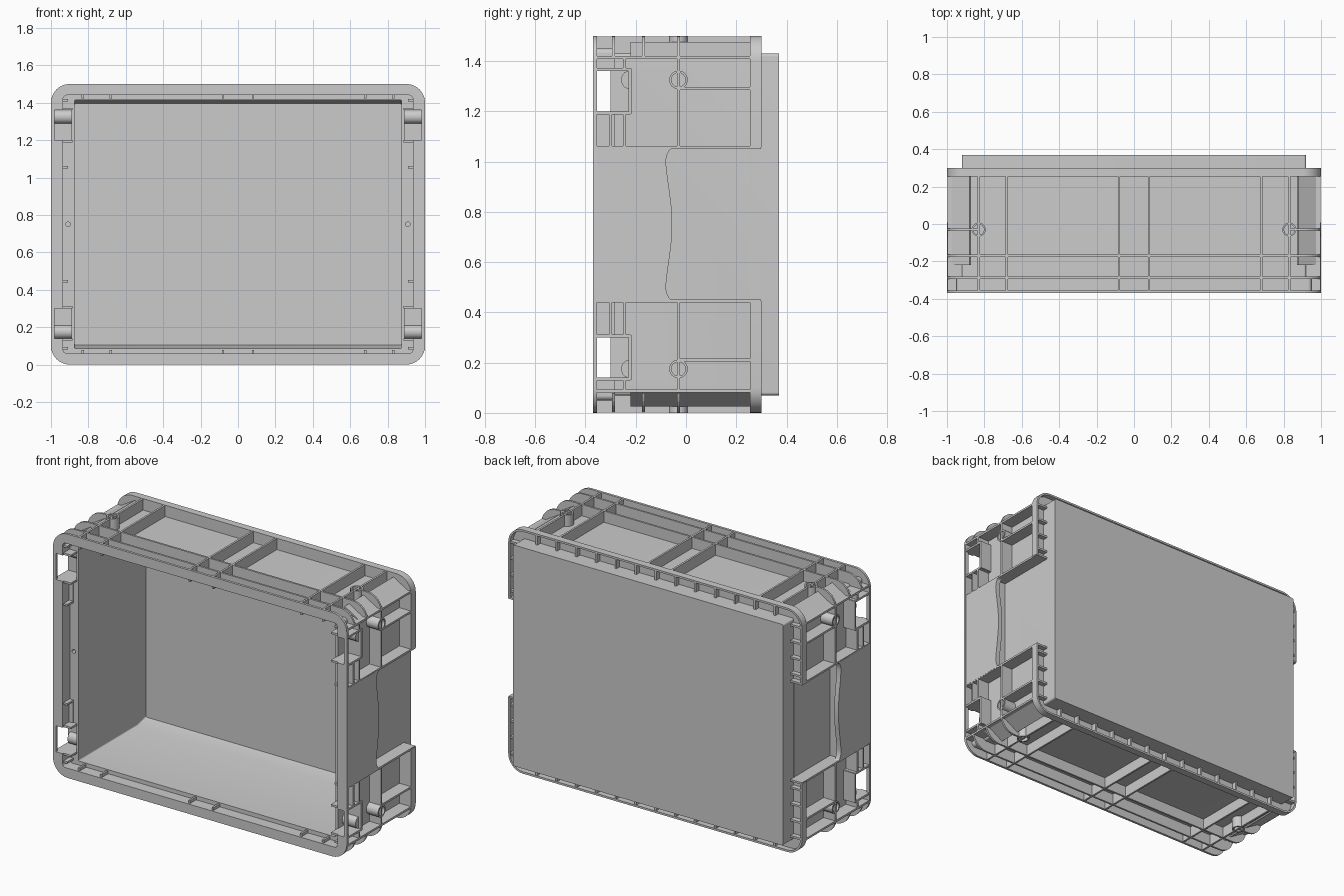
import bpy, bmesh, math
from mathutils import Vector, Matrix

if "Cube" in bpy.data.objects:
    bpy.data.objects.remove(bpy.data.objects["Cube"])

H = 0.75          # mid height, used for mirroring in z
T = 0.006         # half rib thickness


def finish(bm, name):
    bmesh.ops.recalc_face_normals(bm, faces=bm.faces)
    me = bpy.data.meshes.new(name)
    bm.to_mesh(me)
    bm.free()
    ob = bpy.data.objects.new(name, me)
    bpy.context.collection.objects.link(ob)
    return ob


def smooth(ob):
    bpy.ops.object.select_all(action='DESELECT')
    bpy.context.view_layer.objects.active = ob
    ob.select_set(True)
    bpy.ops.object.shade_smooth_by_angle(angle=math.radians(30))


def cut(ob, cutter):
    m = ob.modifiers.new("cut", 'BOOLEAN')
    m.operation, m.solver, m.object = 'DIFFERENCE', 'EXACT', cutter
    bpy.ops.object.select_all(action='DESELECT')
    bpy.context.view_layer.objects.active = ob
    ob.select_set(True)
    bpy.ops.object.modifier_apply(modifier=m.name)
    bpy.data.objects.remove(cutter)


def ring(hx, hz, r, y, n=8):
    """Rounded rectangle in the xz plane, centred on height H."""
    pts = []
    for k, (sx, sz) in enumerate(((1, 1), (-1, 1), (-1, -1), (1, -1))):
        for i in range(n + 1):
            a = math.pi / 2 * (k + i / n)
            pts.append((sx * (hx - r) + r * math.cos(a), y,
                        H + sz * (hz - r) + r * math.sin(a)))
    return pts


def loft(bm, rings, closed):
    vs = [[bm.verts.new(p) for p in r] for r in rings]
    n = len(vs[0])
    for a, b in zip(vs, vs[1:] + (vs[:1] if closed else [])):
        for i in range(n):
            j = (i + 1) % n
            bm.faces.new((a[i], a[j], b[j], b[i]))
    if not closed:
        bm.faces.new(vs[0])
        bm.faces.new(vs[-1])


def box(bm, x, y, z, sx=(1, -1), sz=(1, -1)):
    """Box from ranges, repeated by mirroring in x and about height H in z."""
    for a in sx:
        for b in sz:
            mid = Vector((a * sum(x) / 2, sum(y) / 2, H + b * (sum(z) / 2 - H)))
            size = (x[1] - x[0], y[1] - y[0], z[1] - z[0], 1)
            bmesh.ops.create_cube(bm, size=1, matrix=Matrix.Translation(mid) @ Matrix.Diagonal(size))


def prism(bm, pts, axis, lo, hi):
    """Solid from a 2D outline: (x, z) along y, or (y, z) along x."""
    put = (lambda p, t: (p[0], t, p[1])) if axis == 'y' else (lambda p, t: (t, p[0], p[1]))
    loft(bm, [[put(p, lo) for p in pts], [put(p, hi) for p in pts]], False)


def tube(bm, base, axis, length, r, ri, n=24):
    rot = Vector((0, 0, 1)).rotation_difference(Vector(axis)).to_matrix()
    rings = []
    for rad, t in ((r, 0), (r, length), (ri, length), (ri, 0)):
        rings.append([Vector(base) + rot @ Vector((rad * math.cos(i * math.tau / n),
                      rad * math.sin(i * math.tau / n), t)) for i in range(n)])
    loft(bm, rings, True)


# tub: base, outer wall, front rim, stepped ledge and cavity in one lofted skin
bm = bmesh.new()
loft(bm, [ring(.92, .68, .012, .37), ring(.92, .68, .012, -.285), ring(.95, .70, .02, -.285),
          ring(.95, .70, .02, -.355), ring(1, .75, .1, -.355), ring(1, .75, .1, -.37),
          ring(.935, .69, .02, -.37), ring(.935, .69, .02, -.30), ring(.875, .665, .008, -.30),
          ring(.875, .665, .008, .27), ring(.875, .645, .008, .355)], False)
tub = finish(bm, "tub")

# hinge slots and small pin holes through the rim
bm = bmesh.new()
box(bm, (.89, .98), (-.45, -.225), (.14, .30))
for s in (1, -1):
    bmesh.ops.create_cone(bm, cap_ends=True, segments=16, radius1=.012, radius2=.012, depth=.3,
                          matrix=Matrix.Translation((s * .908, -.38, H)) @ Matrix.Rotation(math.pi / 2, 4, 'X'))
c = finish(bm, "slot_cutter")
c.hide_render = True
cut(tub, c)
smooth(tub)

# rear flange with turned lip, interrupted at the grips
bm = bmesh.new()
loft(bm, [ring(.9, .672, .01, .255), ring(1, .75, .1, .255), ring(1, .75, .1, .30),
          ring(.988, .738, .088, .30), ring(.988, .738, .088, .267), ring(.9, .672, .01, .267)], True)
flange = finish(bm, "rear_flange")
bm = bmesh.new()
box(bm, (.922, 1.2), (.1, .5), (.445, 1.055), sz=(1,))
c = finish(bm, "grip_gap_cutter")
c.hide_render = True
cut(flange, c)
smooth(flange)

# small teeth inside the rear lip
bm = bmesh.new()
for i in range(-6, 7):
    x = i * .135
    box(bm, (x - T, x + T), (.262, .297), (.008, .075), sx=(1,))
for z in (.10, .20, .30, .40):
    box(bm, (.915, .992), (.262, .297), (z - T, z + T))
finish(bm, "flange_teeth")

# long wall ribs: crosswise bars and lengthwise bands with rounded ends
bm = bmesh.new()
for x in (.08, .68, .83):
    box(bm, (x - T, x + T), (-.36, .26), (.002, .078))
arc = [(.9 + .099 * math.cos(i * math.pi / 16), 1.4 + .099 * math.sin(i * math.pi / 16))
       for i in range(2, 9)]
for s in (1, -1):
    flip = lambda pts: [(x, H + s * (z - H)) for x, z in pts]
    for y in (-.288, -.17):
        outline = [(.999, 1.42)] + arc + [(-x, z) for x, z in reversed(arc)] + [(-.999, 1.42)]
        prism(bm, flip(outline), 'y', y - T, y + T)
    for m in (1, -1):
        end = [(.83, 1.42), (.999, 1.42)] + arc + [(.83, 1.499)]
        prism(bm, [(m * x, z) for x, z in flip(end)], 'y', -.03 - T, -.03 + T)
finish(bm, "long_wall_ribs")

# sloped webs at the four long corners
bm = bmesh.new()
for s in (1, -1):
    for m in (1, -1):
        web = [(.88, 1.475), (.98, 1.415), (.972, 1.41), (.872, 1.468)]
        prism(bm, [(m * x, H + s * (z - H)) for x, z in web], 'y', -.22, .258)
finish(bm, "corner_webs")

# end wall ribs
bm = bmesh.new()
X = (.91, .998)
for z, y0, y1 in ((.087, -.36, .26), (.445, -.36, .298), (.21, -.03, .26)):
    box(bm, X, (y0, y1), (z - T, z + T))
for y, z0, z1 in ((-.03, .087, .445), (-.245, .31, .445), (-.245, .087, .13), (-.30, .31, .445)):
    box(bm, X, (y - T, y + T), (z0, z1))
finish(bm, "end_wall_ribs")

# hinge pockets behind the slots, with a rounded stop
bm = bmesh.new()
for z in (.134, .306):
    box(bm, (.885, .998), (-.36, -.22), (z - T, z + T))
box(bm, (.885, .998), (-.228, -.216), (.13, .31))
for s in (1, -1):
    for m in (1, -1):
        stop = [(-.228 - .03 * math.sin(i * math.pi / 10), H + s * (.175 - .035 * math.cos(i * math.pi / 10) - H))
                for i in range(11)]
        prism(bm, stop, 'x', m * .888, m * .98)
smooth(finish(bm, "hinge_pockets"))

# round bosses on end walls and long walls
bm = bmesh.new()
for s in (1, -1):
    for m in (1, -1):
        tube(bm, (m * .915, -.03, H + s * .575), (m, 0, 0), .085, .037, .028)
        tube(bm, (m * .83, -.03, H + s * .675), (0, 0, s), .075, .037, .028)
smooth(finish(bm, "bosses"))

# wavy hand grips on both ends, closed behind by a web
bm = bmesh.new()
half = [(-.05, .305), (-.066, .295), (-.078, .27), (-.08, .245), (-.074, .19), (-.064, .12), (-.057, .06)]
edge = half + [(-.055, 0)] + [(y, -d) for y, d in reversed(half)]
grip = [(-.357, H + .305)] + [(y, H + d) for y, d in edge] + [(-.357, H - .305)]
for m in (1, -1):
    prism(bm, grip, 'x', m * .97, m * .999)
box(bm, (.91, .975), (-.10, -.088), (.445, 1.055), sz=(1,))
smooth(finish(bm, "hand_grips"))
